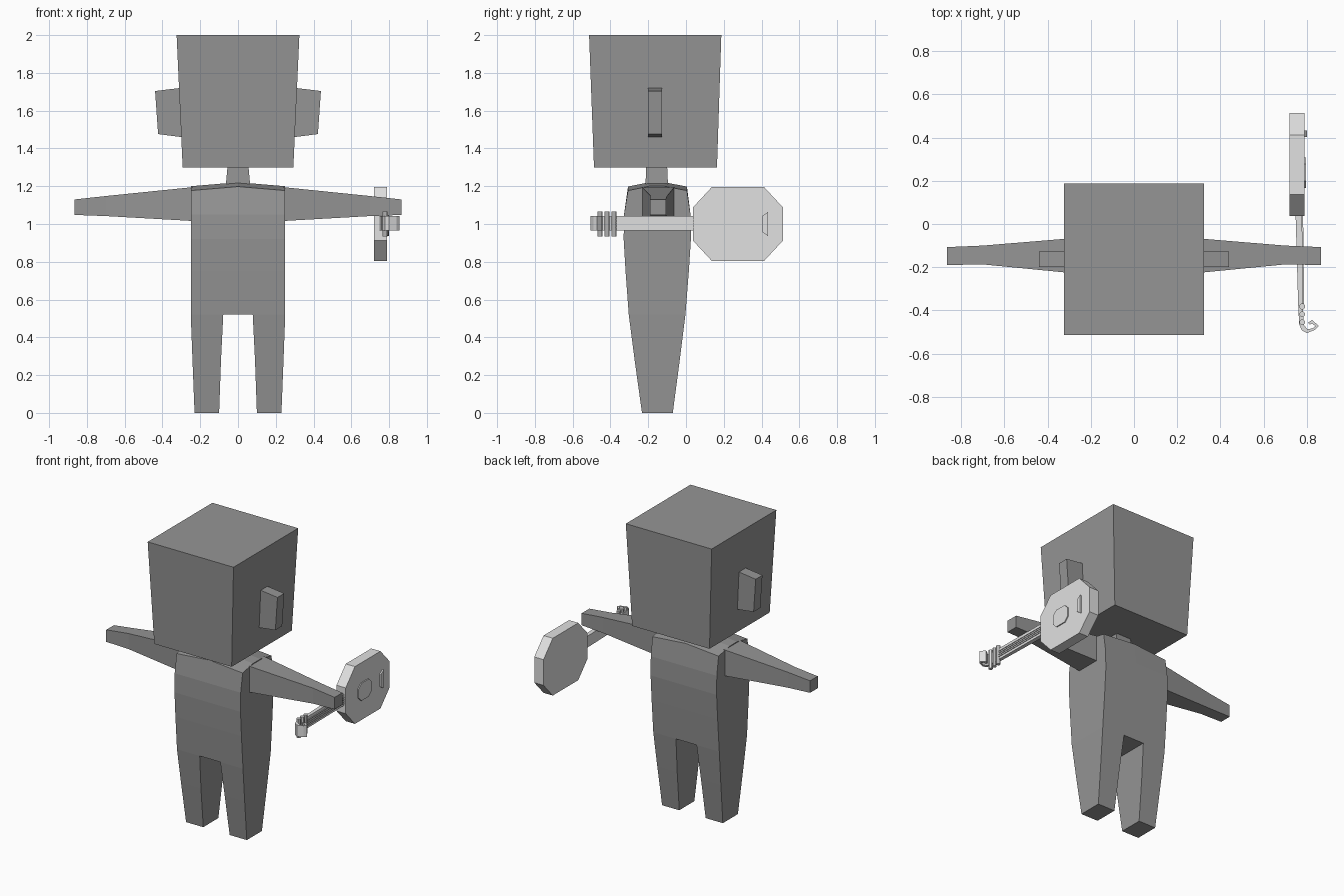
import bpy, bmesh, math

if "Cube" in bpy.data.objects:
    bpy.data.objects.remove(bpy.data.objects["Cube"])


def material(name, v):
    m = bpy.data.materials.new(name)
    m.diffuse_color = (v, v, v, 1)
    m.use_nodes = True
    m.node_tree.nodes["Principled BSDF"].inputs["Base Color"].default_value = m.diffuse_color
    return m


GREY = material("mid grey", 0.30)
LIGHT = material("light grey", 0.75)


def loft(name, rings, mat):
    """Skin a list of equal-length rings of 3D points and cap both ends."""
    bm = bmesh.new()
    vs = [[bm.verts.new(p) for p in r] for r in rings]
    n = len(rings[0])
    for a, b in zip(vs, vs[1:]):
        for i in range(n):
            j = (i + 1) % n
            bm.faces.new((a[i], a[j], b[j], b[i]))
    bm.faces.new(vs[0])
    bm.faces.new(vs[-1])
    bmesh.ops.recalc_face_normals(bm, faces=bm.faces)
    me = bpy.data.meshes.new(name)
    bm.to_mesh(me)
    bm.free()
    me.materials.append(mat)
    ob = bpy.data.objects.new(name, me)
    bpy.context.collection.objects.link(ob)
    return ob


def ring_z(x0, x1, y0, y1, z):
    return [(x0, y0, z), (x1, y0, z), (x1, y1, z), (x0, y1, z)]


def ring_x(x, y0, y1, z0, z1):
    return [(x, y0, z0), (x, y1, z0), (x, y1, z1), (x, y0, z1)]


def plate(name, outline, x0, x1):
    """Extrude a (y, z) outline along x."""
    return loft(name, [[(x, y, z) for y, z in outline] for x in (x0, x1)], LIGHT)


def octagon(cy, cz, hy, hz, ky, kz):
    """Chamfered rectangle: half sizes h, flat half lengths k."""
    return [(cy + a, cz + b) for a, b in (
        (-ky, hz), (ky, hz), (hy, kz), (hy, -kz),
        (ky, -hz), (-ky, -hz), (-hy, -kz), (-hy, kz))]


# Head and neck
loft("head", [ring_z(-.293, .293, -.487, .164, 1.30),
              ring_z(-.325, .325, -.513, .187, 2.0)], GREY)
loft("neck", [ring_z(-.065, .065, -.215, -.095, 1.20),
              ring_z(-.055, .055, -.21, -.10, 1.31)], GREY)

# Torso with curved front and back
loft("torso", [ring_z(-.25, .25, y0, y1, z) for y0, y1, z in (
    (-.303, -.003, .52), (-.32, .015, .75), (-.33, .026, .92),
    (-.328, .024, 1.05))], GREY)

# Shoulders slope to the front, back and sides
loft("shoulders", [[(x, -.328, 1.05), (x, .024, 1.05), (x, .005, 1.177 + d),
                    (x, -.115, 1.20 + d), (x, -.195, 1.20 + d),
                    (x, -.307, 1.177 + d)]
                   for x, d in ((-.25, 0), (0, .021), (.25, 0))], GREY)

for side, s in (("left", -1), ("right", 1)):
    # Legs taper to the ground
    loft(side + "_leg", [ring_z(s * .10, s * .23, -.233, -.07, 0),
                         ring_z(s * .09, s * .241, -.272, -.033, .28),
                         ring_z(s * .078, s * .25, -.303, -.003, .52)], GREY)
    # Arms held straight out
    loft(side + "_arm", [ring_x(s * .24, -.232, -.062, 1.016, 1.195),
                         ring_x(s * .70, -.187, -.10, 1.042, 1.148),
                         ring_x(s * .865, -.19, -.107, 1.048, 1.13)], GREY)
    # Ears
    loft(side + "_ear", [ring_x(s * .29, -.20, -.127, 1.459, 1.722),
                         [(s * .423, -.20, 1.476), (s * .423, -.127, 1.476),
                          (s * .439, -.127, 1.704), (s * .439, -.20, 1.704)]], GREY)

# Instrument body, sound hole and bridge
plate("instrument_body", octagon(.275, 1.0, .238, .196, .138, .088), .72, .79)
plate("sound_hole", octagon(.238, 1.0, .071, .06, .04, .03), .79, .797)
plate("bridge", [(.402, .958), (.402, 1.042), (.434, 1.064), (.434, .936)], .785, .80)

# Instrument neck and strings
loft("instrument_neck", [[(x0, y, .965), (x1, y, .965), (x1, y, 1.043), (x0, y, 1.043)]
                         for x0, x1, y in ((.748, .778, .05), (.76, .783, -.37),
                                           (.764, .784, -.45))], LIGHT)
for i in range(4):
    z = .983 + i * .013
    loft(f"string_{i + 1}", [[(x, y, z - .002), (x + .006, y, z - .002),
                              (x + .006, y, z + .002), (x, y, z + .002)]
                             for x, y in ((.777, .036), (.782, -.37))], LIGHT)

# Curled headstock
curl = [((.764, -.44), (.784, -.44)), ((.765, -.465), (.785, -.465)),
        ((.777, -.492), (.80, -.485)), ((.80, -.505), (.81, -.487)),
        ((.838, -.49), (.829, -.482)), ((.855, -.472), (.84, -.473)),
        ((.825, -.444), (.824, -.46)), ((.805, -.457), (.815, -.466))]
loft("headstock", [[(*a, .965), (*b, .965), (*b, 1.043), (*a, 1.043)]
                   for a, b in curl], LIGHT)

# Tuning pegs
for i, y in enumerate((-.455, -.418, -.382)):
    loft(f"peg_{i + 1}", [[(.779 + .014 * math.cos(math.pi * (k + .5) / 4),
                            y + .014 * math.sin(math.pi * (k + .5) / 4), z)
                           for k in range(8)] for z in (.935, 1.065)], LIGHT)
